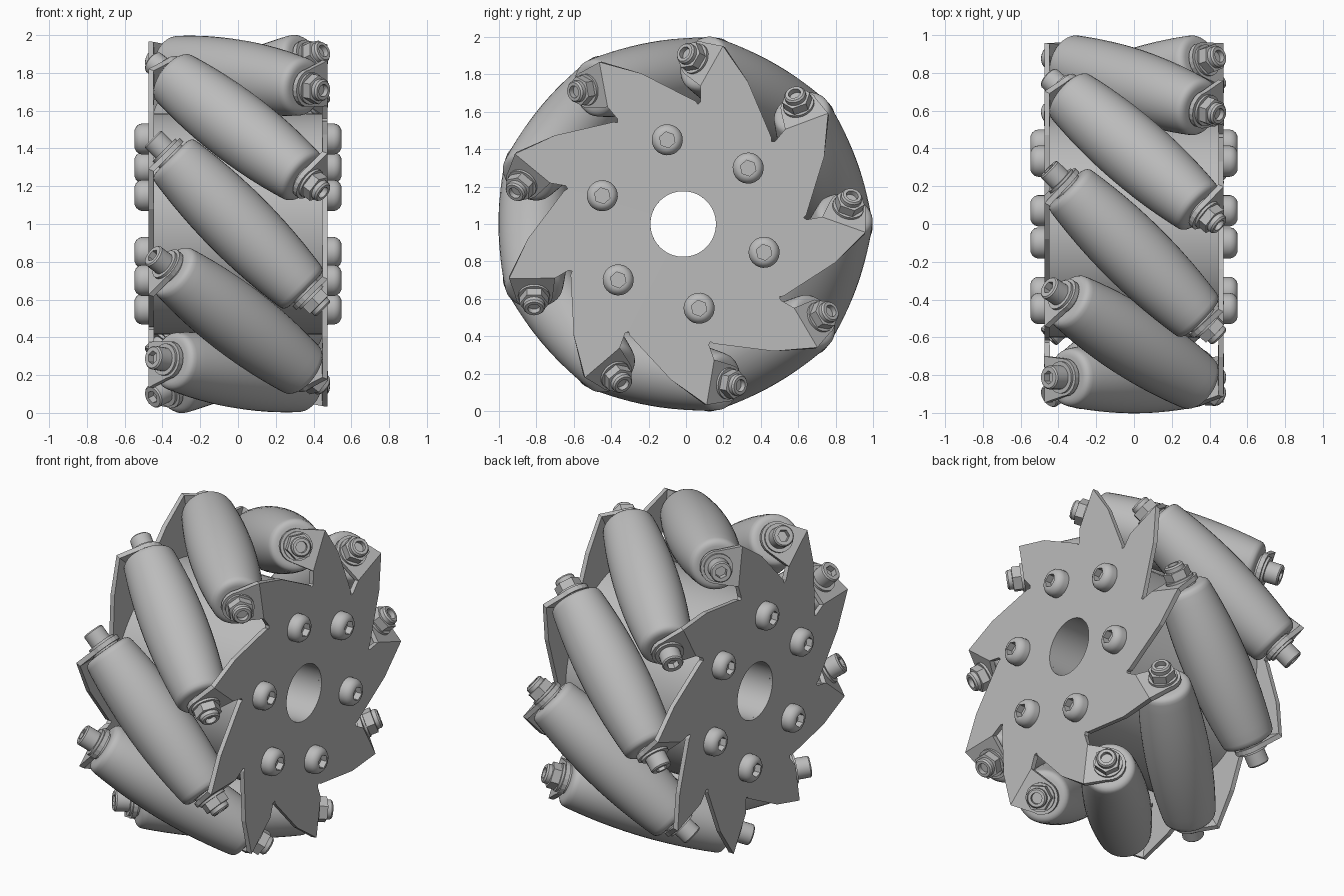
import bpy, bmesh
from math import sin, cos, pi, radians, sqrt
from mathutils import Vector, Matrix

if "Cube" in bpy.data.objects:
    bpy.data.objects.remove(bpy.data.objects["Cube"])

CENTRE = Vector((0, -0.015, 1))
COUNT = 9
ROLLER_R = 0.797          # distance from wheel axis to roller axis
SEGS = 24

grey = bpy.data.materials.new("plain_grey")
grey.use_nodes = True
grey.diffuse_color = (0.5, 0.5, 0.5, 1)
grey.node_tree.nodes["Principled BSDF"].inputs["Base Color"].default_value = (0.5, 0.5, 0.5, 1)


def finish(bm, name):
    """Clean the mesh and give it the material."""
    bmesh.ops.remove_doubles(bm, verts=bm.verts, dist=1e-4)
    bmesh.ops.recalc_face_normals(bm, faces=bm.faces)
    mesh = bpy.data.meshes.new(name)
    bm.to_mesh(mesh)
    bm.free()
    mesh.materials.append(grey)
    return mesh


def place(mesh, name, matrix):
    obj = bpy.data.objects.new(name, mesh)
    bpy.context.collection.objects.link(obj)
    obj.matrix_world = matrix
    return obj


def smooth(obj, angle=35):
    bpy.ops.object.select_all(action='DESELECT')
    obj.select_set(True)
    bpy.context.view_layer.objects.active = obj
    bpy.ops.object.shade_smooth_by_angle(angle=radians(angle))


def lathe(name, profile, segs=SEGS, closed=False):
    """Revolve (radius, height[, 'hex']) points about local z; hex rings are six-sided."""
    bm = bmesh.new()
    rings = []
    for r, h, *kind in profile:
        ring = []
        for i in range(segs):
            a = 2 * pi * i / segs
            rad = r * cos(pi / 6) / cos(a % (pi / 3) - pi / 6) if kind else r
            ring.append(bm.verts.new((rad * cos(a), rad * sin(a), h)))
        rings.append(ring)
    pairs = list(zip(rings, rings[1:]))
    if closed:
        pairs.append((rings[-1], rings[0]))
    else:
        bm.faces.new(rings[0])
        bm.faces.new(rings[-1])
    for lo, hi in pairs:
        for i in range(segs):
            j = (i + 1) % segs
            bm.faces.new((lo[i], lo[j], hi[j], hi[i]))
    return finish(bm, name)


def frame(origin, axis, side):
    """Matrix with local z along axis and local x along side."""
    z = axis.normalized()
    x = (side - side.dot(z) * z).normalized()
    m = Matrix((x, z.cross(x), z)).transposed().to_4x4()
    m.translation = origin
    return m


# Barrel roller with rounded ends and short spindle collars
half = [(0.19 - 0.16 * t * t, t) for t in (0, 0.08, 0.16, 0.24, 0.32, 0.4, 0.46)]
half += [(0.115 + 0.04 * cos(a), 0.465 + 0.035 * sin(a)) for a in (0.4, 0.8, 1.2, pi / 2)]
half += [(0.085, 0.5), (0.085, 0.53)]
roller_mesh = lathe("roller", [(r, -t) for r, t in reversed(half[1:])] + half, 40)

# Hex lock nut with domed collar, and socket cap screw
nut_mesh = lathe("nut", [
    (0.085, 0.53), (0.085, 0.555), (0.078, 0.555, 'hex'), (0.078, 0.605, 'hex'),
    (0.058, 0.607), (0.058, 0.63), (0.05, 0.64), (0.033, 0.64), (0.033, 0.61)])
cap_mesh = lathe("cap_screw", [
    (0.085, 0.53), (0.085, 0.555), (0.063, 0.555), (0.063, 0.632),
    (0.056, 0.64), (0.036, 0.64, 'hex'), (0.036, 0.6, 'hex')])

# Button head bolt for the hub
button_mesh = lathe("hub_bolt", [
    (0.083, 0), (0.083, 0.035), (0.078, 0.053), (0.065, 0.068),
    (0.05, 0.075), (0.043, 0.075, 'hex'), (0.043, 0.035, 'hex')])

# Hub drum with through bore
X = Vector((1, 0, 0))
hub_mesh = lathe("hub_drum", [(0.175, -0.455), (0.585, -0.455),
                              (0.585, 0.455), (0.175, 0.455)], 64, True)
smooth(place(hub_mesh, "hub_drum", frame(CENTRE, X, Vector((0, 1, 0)))))


def make_plate():
    """Saw-toothed side disc whose bolt tabs are bent square to the rollers."""
    bm = bmesh.new()
    plate_x, fold = 0.46, 0.285
    arc_steps = 8

    def polar(r, deg):
        return r * sin(radians(deg)), r * cos(radians(deg))

    for k in range(COUNT):
        c = pi + 2 * pi * k / COUNT

        def vert(s, r):
            u = max(0, s - fold) / sqrt(2)
            x, s = plate_x - u, min(s, fold) + u
            return bm.verts.new((x, r * cos(c) - s * sin(c), r * sin(c) + s * cos(c)))

        # Flat sector from the previous slot round to this one
        low, high = (fold, 0.685), (fold, 0.93)
        slot_in, slot_floor = polar(0.66, 22), polar(0.645, 23)
        sector = [polar(0.645, -17), polar(0.66, -15.7), polar(0.835, 5.5), high, low,
                  slot_in, slot_floor]
        sector += [polar(0.175, 23 - 5 * i) for i in range(arc_steps + 1)]
        bm.faces.new([vert(*p) for p in sector])
        # Bent rounded tab, laid out flat and folded by vert()
        tab = [low] + [(fold + 0.127 + 0.1 * cos(a), ROLLER_R + 0.1 * sin(a))
                       for a in (pi * (i / 10 - 0.5) for i in range(11))] + [high]
        bm.faces.new([vert(*p) for p in tab])
    return finish(bm, "side_plate")


plate_mesh = make_plate()
for name, turn in (("left_plate", 0), ("right_plate", pi)):
    obj = place(plate_mesh, name, Matrix.Translation(CENTRE) @ Matrix.Rotation(turn, 4, 'Y'))
    mod = obj.modifiers.new("thickness", 'SOLIDIFY')
    mod.thickness = 0.028
    mod.offset = 0
    mod.use_even_offset = True

# Rollers with their fasteners, set at 45 degrees round the rim
for k in range(COUNT):
    c = pi + 2 * pi * k / COUNT
    radial = Vector((0, cos(c), sin(c)))
    axis = X + Vector((0, -sin(c), cos(c)))
    mid = CENTRE + radial * ROLLER_R
    for mesh, d in ((roller_mesh, 1), (nut_mesh, 1), (cap_mesh, -1)):
        obj = place(mesh, f"{mesh.name}_{k + 1}", frame(mid, axis * d, radial))
        if k == 0:
            smooth(obj)

# Six hub bolts on each side
for k in range(6):
    a = radians(40.7 + 60 * k)
    out = Vector((0, cos(a), sin(a)))
    for side, d in (("left", 1), ("right", -1)):
        obj = place(button_mesh, f"{side}_hub_bolt_{k + 1}",
                    frame(CENTRE + out * 0.458 + X * d * 0.472, X * d, out))
        if k == 0 and d == 1:
            smooth(obj)
